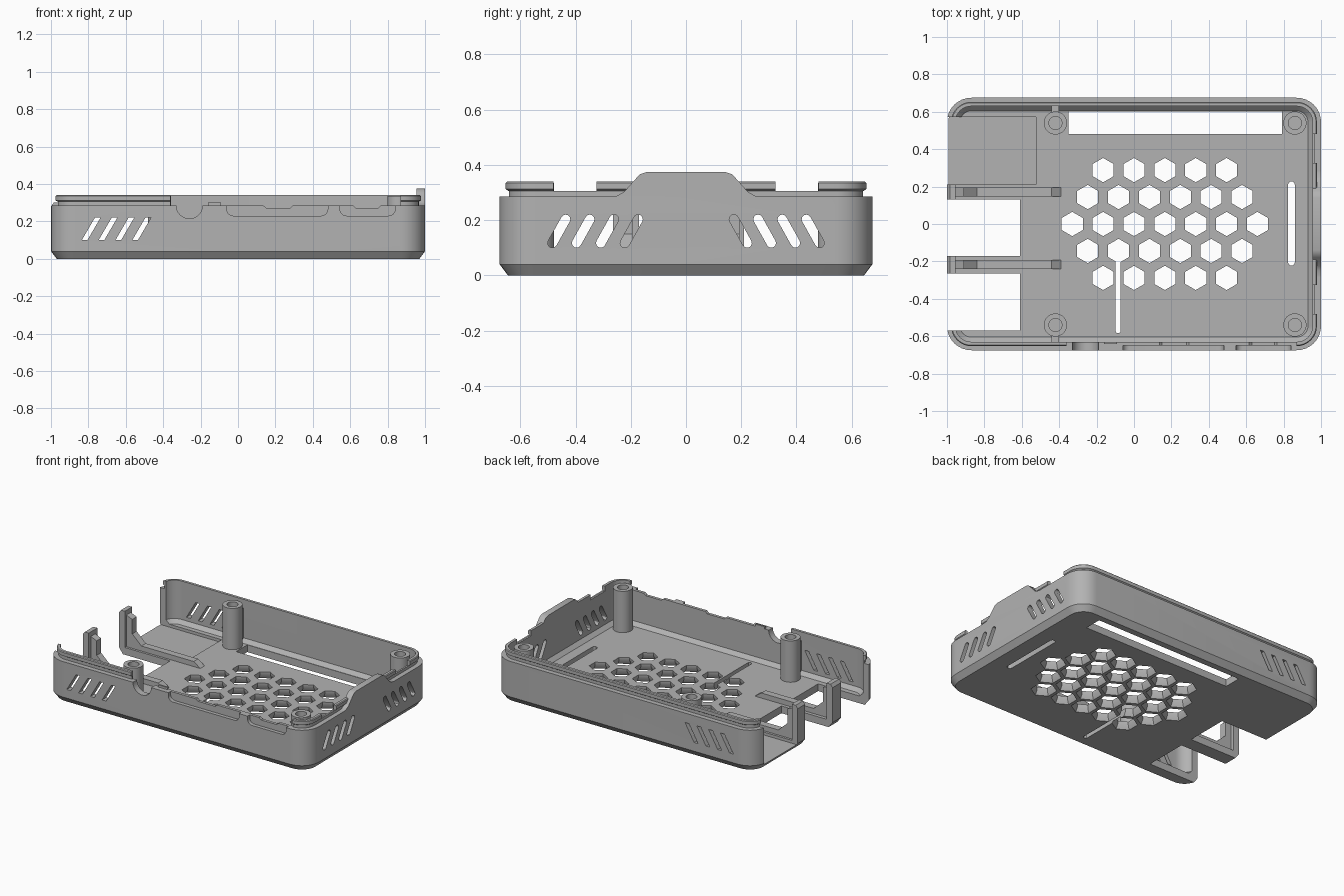
import bpy, bmesh
from math import cos, sin, pi, radians

if "Cube" in bpy.data.objects:
    bpy.data.objects.remove(bpy.data.objects["Cube"])

grey = bpy.data.materials.new("case_grey")
grey.use_nodes = True
grey.diffuse_color = (0.45, 0.45, 0.45, 1)
grey.node_tree.nodes["Principled BSDF"].inputs["Base Color"].default_value = grey.diffuse_color

HX, HY, R = 1.0, 0.675, 0.13      # outer half sizes and corner radius
FLOOR = 0.05


def loft(bm, rings):
    """Closed solid through matching rings of points."""
    rows = [[bm.verts.new(p) for p in ring] for ring in rings]
    n = len(rows[0])
    for a, b in zip(rows, rows[1:]):
        for i in range(n):
            j = (i + 1) % n
            bm.faces.new((a[i], a[j], b[j], b[i]))
    bm.faces.new(rows[0][::-1])
    bm.faces.new(rows[-1])


def prism(bm, pts, axis, lo, hi):
    place = {"X": lambda p, d: (d, p[0], p[1]),
             "Y": lambda p, d: (p[0], d, p[1]),
             "Z": lambda p, d: (p[0], p[1], d)}[axis]
    loft(bm, [[place(p, d) for p in pts] for d in (lo, hi)])


def box(bm, x0, x1, y0, y1, z0, z1):
    prism(bm, [(x0, y0), (x1, y0), (x1, y1), (x0, y1)], "Z", z0, z1)


def circle(cx, cy, r, n, start=0.0):
    return [(cx + r * cos(start + 2 * pi * i / n), cy + r * sin(start + 2 * pi * i / n))
            for i in range(n)]


def capsule(a, b, r, n=6):
    """Outline of a round-ended slot from a to b."""
    dx, dy = b[0] - a[0], b[1] - a[1]
    length = (dx * dx + dy * dy) ** 0.5
    ux, uy = dx / length * r, dy / length * r
    out = []
    for (cx, cy), s in ((b, 1), (a, -1)):
        for i in range(n + 1):
            t = -pi / 2 + pi * i / n
            out.append((cx + s * (ux * cos(t) - uy * sin(t)),
                        cy + s * (uy * cos(t) + ux * sin(t))))
    return out


def rounded_ring(inset, z, n=8):
    r, pts = R - inset, []
    for k, (sx, sy) in enumerate(((1, 1), (-1, 1), (-1, -1), (1, -1))):
        for i in range(n + 1):
            t = pi / 2 * (k + i / n)
            pts.append((sx * (HX - R) + r * cos(t), sy * (HY - R) + r * sin(t), z))
    return pts


def finish(name, bm):
    bmesh.ops.recalc_face_normals(bm, faces=bm.faces)
    mesh = bpy.data.meshes.new(name)
    bm.to_mesh(mesh)
    bm.free()
    mesh.materials.append(grey)
    ob = bpy.data.objects.new(name, mesh)
    bpy.context.collection.objects.link(ob)
    return ob


def activate(ob):
    bpy.ops.object.select_all(action="DESELECT")
    ob.select_set(True)
    bpy.context.view_layer.objects.active = ob


def cut(ob, bm):
    cutter = finish("cutter", bm)
    cutter.hide_render = True
    mod = ob.modifiers.new("cut", "BOOLEAN")
    mod.operation, mod.solver, mod.object = "DIFFERENCE", "EXACT", cutter
    mod.use_self = True
    activate(ob)
    bpy.ops.object.modifier_apply(modifier=mod.name)
    bpy.data.objects.remove(cutter)


# Tray: chamfered foot, outer wall, stepped lip with snap bead, inner wall, floor
bm = bmesh.new()
profile = [(0.03, 0), (0, 0.04), (0, 0.285), (0.033, 0.285), (0.033, 0.305), (0.022, 0.312),
           (0.022, 0.335), (0.027, 0.34), (0.045, 0.34), (0.045, 0.075), (0.07, FLOOR)]
loft(bm, [rounded_ring(i, z) for i, z in profile])
tray = finish("tray", bm)

# Hexagonal floor vents, countersunk from below
bm = bmesh.new()
for row in range(-2, 3):
    count = 7 - abs(row)
    for k in range(count):
        cx, cy = 0.165 * (k - (count - 1) / 2 + 1), 0.144 * row
        loft(bm, [[(x, y, z) for x, y in circle(cx, cy, r, 6, pi / 6)]
                  for r, z in ((0.088, -0.01), (0.065, 0.03), (0.065, 0.1))])
cut(tray, bm)

# Floor slots, port openings and the shallow port recess
bm = bmesh.new()
prism(bm, capsule((0.842, -0.205), (0.842, 0.21), 0.018), "Z", -0.1, 0.1)
prism(bm, capsule((-0.085, -0.57), (-0.085, -0.15), 0.014), "Z", -0.1, 0.1)
box(bm, -0.35, 0.79, 0.48, 0.602, -0.1, 0.1)
box(bm, -1.1, -0.61, -0.57, -0.265, -0.1, 0.5)
box(bm, -1.1, -0.61, -0.17, 0.13, -0.1, 0.5)
box(bm, -1.1, -0.525, 0.21, 0.572, 0.03, 0.1)
cut(tray, bm)

# Open end wall
bm = bmesh.new()
box(bm, -1.1, -0.9, -0.57, 0.572, FLOOR, 0.5)
cut(tray, bm)

# Slanted wall vents
bm = bmesh.new()
for k in range(4):
    x = -0.785 + 0.09 * k
    prism(bm, [(x - 0.05, 0.1), (x - 0.02, 0.1), (x + 0.05, 0.22), (x + 0.02, 0.22)],
          "Y", -0.8, 0.8)
    for s in (-1, 1):
        y = 0.46 - 0.0875 * k
        prism(bm, capsule((s * (y + 0.024), 0.117), (s * (y - 0.024), 0.203), 0.017),
              "X", 0.9, 1.1)
cut(tray, bm)

# Lip gaps, round jack notch and connector dips
bm = bmesh.new()
for x0, x1, z in ((-0.36, -0.16, 0.285), (-0.16, -0.09, 0.3), (-0.09, 0.87, 0.285)):
    box(bm, x0, x1, -0.8, -0.6, z, 0.5)
for s in (-1, 1):
    y0, y1 = sorted((s * 0.325, s * 0.48))
    box(bm, 0.94, 1.1, y0, y1, 0.305, 0.5)
prism(bm, circle(-0.26, 0.285, 0.07, 32), "Y", -0.8, -0.6)
for x0, x1 in ((0.12, 0.31), (0.6, 0.78)):
    prism(bm, [(x0, 0.3), (x0 + 0.03, 0.272), (x1 - 0.03, 0.272), (x1, 0.3)], "Y", -0.8, -0.6)
cut(tray, bm)

# Outer pockets around the connectors
bm = bmesh.new()
for x0, x1 in ((-0.06, 0.48), (0.545, 0.84)):
    left = [(x0 + 0.035 - 0.035 * sin(t), 0.265 - 0.035 * cos(t))
            for t in (radians(a) for a in range(90, -1, -15))]
    right = [(x0 + x1 - x, z) for x, z in reversed(left)]
    prism(bm, [(x0, 0.4)] + left + right + [(x1, 0.4)], "Y", -0.8, -0.65)
cut(tray, bm)

# Raised tab on the closed end
bm = bmesh.new()
half = [(0.28, 0.285), (0.25, 0.288), (0.225, 0.302), (0.18, 0.352), (0.165, 0.367), (0.14, 0.375)]
prism(bm, half + [(-y, z) for y, z in reversed(half)], "X", 0.955, HX)
tab = finish("end_tab", bm)

# Screw posts
parts = [tray, tab]
for px, side_x in ((-0.42, "left_end"), (0.86, "right_end")):
    for py, side_y in ((-0.54, "front"), (0.54, "back")):
        bm = bmesh.new()
        loft(bm, [[(x, y, z) for x, y in circle(px, py, r, 32)] for r, z in
                  ((0.062, 0.04), (0.062, 0.335), (0.035, 0.335), (0.035, 0.1))])
        parts.append(finish(f"screw_post_{side_y}_{side_x}", bm))

# Ribs tying two posts to the walls
for s, name in ((-1, "front"), (1, "back")):
    bm = bmesh.new()
    y0, y1 = sorted((s * 0.595, s * 0.635))
    box(bm, -0.44, -0.4, y0, y1, 0.04, 0.28)
    parts.append(finish(f"post_rib_{name}", bm))

# Port brackets: wide end upright with a narrow rail running inward
for yc, w, name in ((0.17, 0.04, "back"), (-0.2175, 0.0475, "front")):
    bm = bmesh.new()
    prism(bm, [(-1, 0.04), (-1, 0.28), (-0.985, 0.3), (-0.955, 0.3), (-0.955, 0.04)],
          "Y", yc - w, yc + w)
    prism(bm, [(-0.96, 0.04), (-0.96, 0.27), (-0.91, 0.25), (-0.91, 0.15), (-0.84, 0.085),
               (-0.44, 0.085), (-0.39, FLOOR), (-0.39, 0.04)], "Y", yc - 0.024, yc + 0.024)
    parts.append(finish(f"port_bracket_{name}", bm))

for ob in parts:
    activate(ob)
    bpy.ops.object.shade_smooth_by_angle(angle=radians(30))
